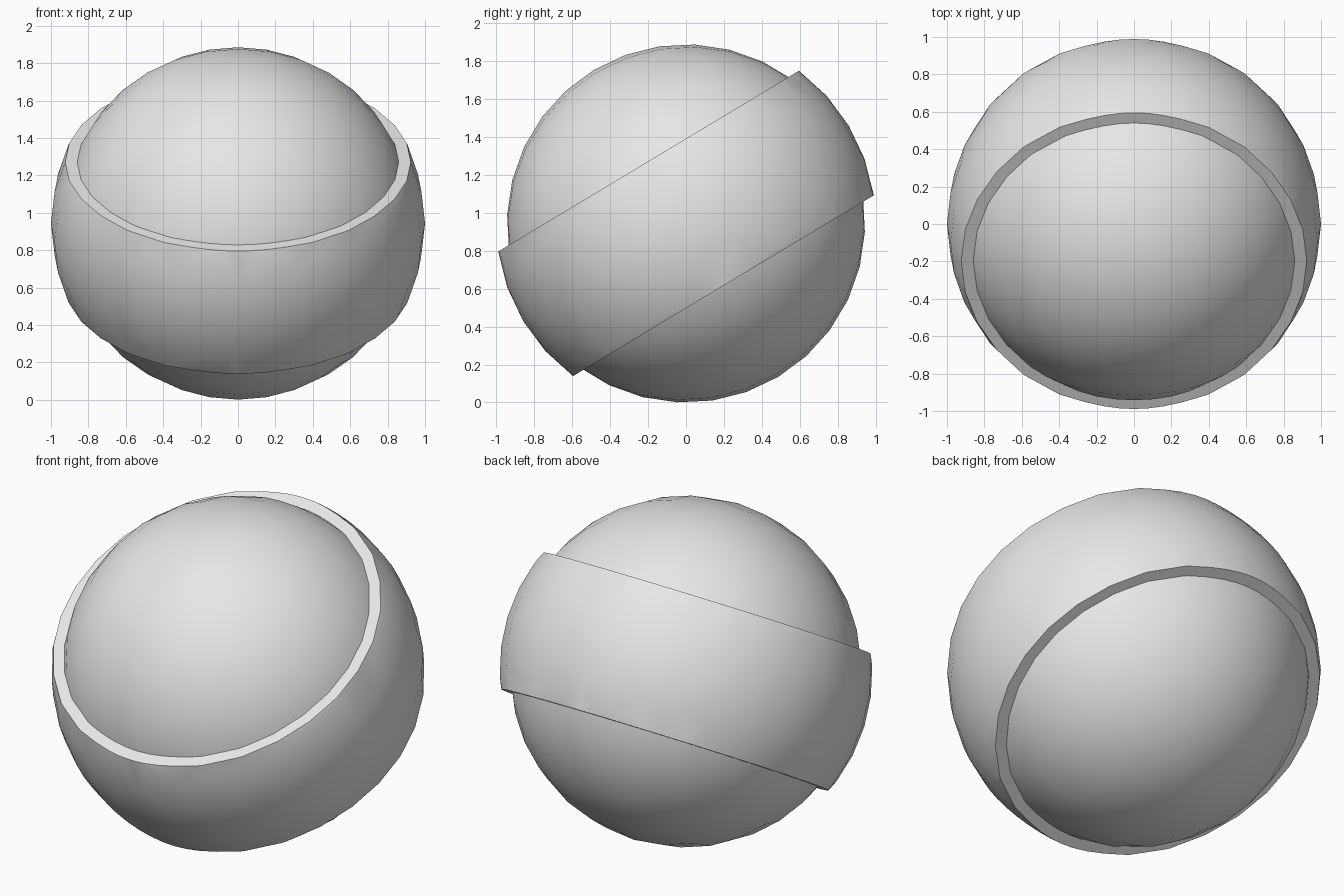
import bpy
import bmesh
from math import radians, sin
from mathutils import Matrix, Vector

TILT = radians(31)
CORE_RADIUS = 0.943
BAND_RADIUS = 1.0
BAND_HALF = sin(radians(22.5))

cube = bpy.data.objects.get("Cube")
if cube:
    bpy.data.objects.remove(cube, do_unlink=True)

grey = bpy.data.materials.new("light grey")
grey.use_nodes = True
grey.diffuse_color = (0.8, 0.8, 0.8, 1)
grey.node_tree.nodes["Principled BSDF"].inputs["Base Color"].default_value = grey.diffuse_color


def sphere(radius):
    """Sphere with its poles on the y axis."""
    bm = bmesh.new()
    bmesh.ops.create_uvsphere(bm, u_segments=32, v_segments=16, radius=radius,
                              matrix=Matrix.Rotation(radians(90), 4, "X"))
    return bm


def finish(bm, name):
    """Tilt the part, lift it into place and shade it smooth."""
    bm.transform(Matrix.Translation((0, 0, CORE_RADIUS)) @ Matrix.Rotation(TILT, 4, "X"))
    bmesh.ops.recalc_face_normals(bm, faces=bm.faces)
    mesh = bpy.data.meshes.new(name)
    bm.to_mesh(mesh)
    bm.free()
    mesh.materials.append(grey)
    obj = bpy.data.objects.new(name, mesh)
    bpy.context.collection.objects.link(obj)
    bpy.ops.object.select_all(action="DESELECT")
    obj.select_set(True)
    bpy.context.view_layer.objects.active = obj
    bpy.ops.object.shade_smooth_by_angle(angle=radians(30))


# Inner ball
finish(sphere(CORE_RADIUS), "core_ball")

# Raised band: a larger sphere sliced by two planes, with flat rims
band = sphere(BAND_RADIUS)
for side in (1, -1):
    normal = Vector((0, 0, side))
    cut = bmesh.ops.bisect_plane(band, geom=band.verts[:] + band.edges[:] + band.faces[:],
                                 dist=0.0001, plane_co=normal * BAND_HALF,
                                 plane_no=normal, clear_outer=True)
    loop = [e for e in cut["geom_cut"] if isinstance(e, bmesh.types.BMEdge)]
    cap = bmesh.ops.contextual_create(band, geom=loop)["faces"]
    # Keep only the rim, tucked slightly into the ball
    bmesh.ops.inset_individual(band, faces=cap, thickness=0.075, use_even_offset=True)
    bmesh.ops.delete(band, geom=cap, context="FACES")
finish(band, "tilted_band")
